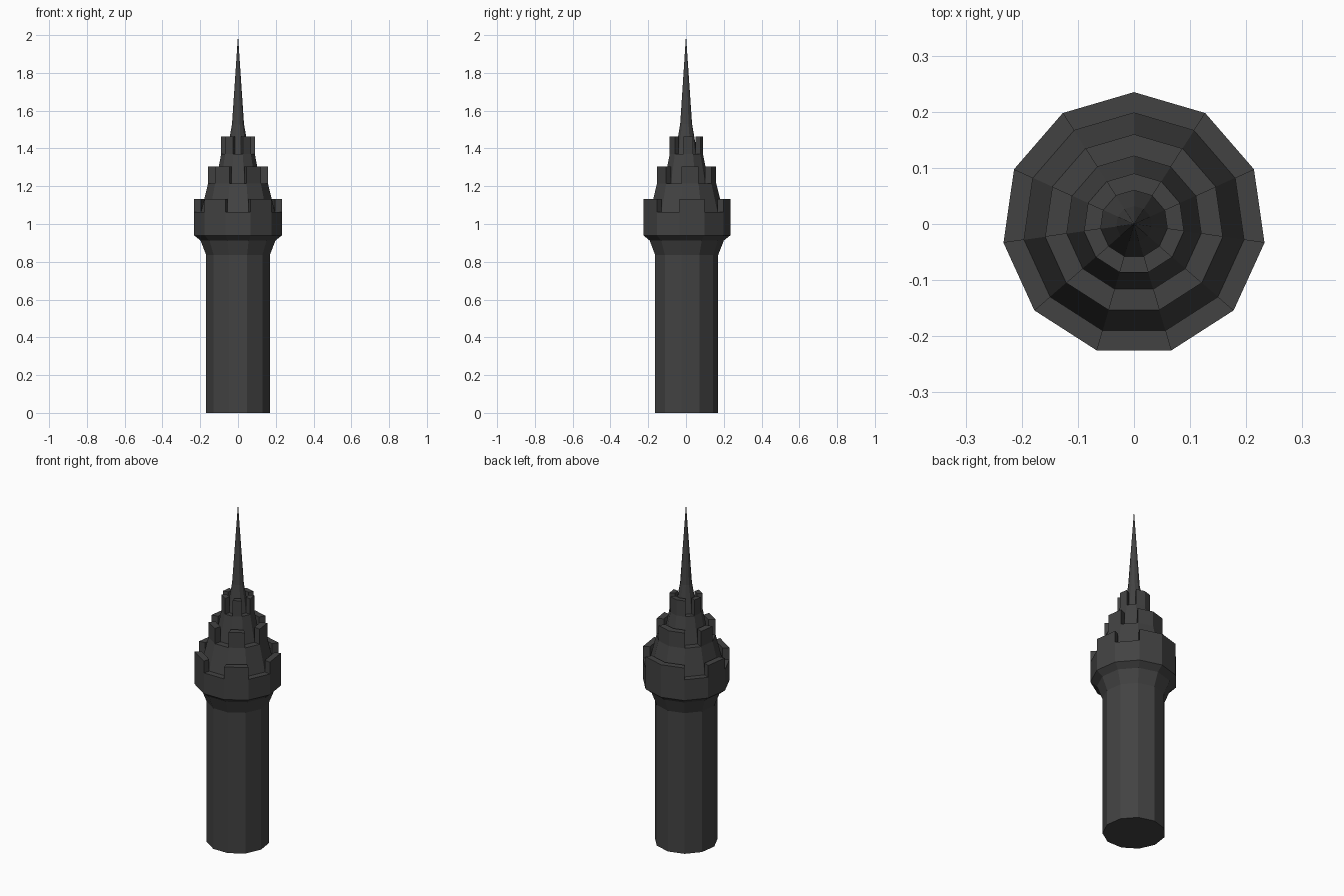
import bpy, bmesh, math

if "Cube" in bpy.data.objects:
    bpy.data.objects.remove(bpy.data.objects["Cube"])

SIDES = 11
stone = bpy.data.materials.new("dark_stone")
stone.diffuse_color = (0.055, 0.055, 0.055, 1)
stone.use_nodes = True
stone.node_tree.nodes["Principled BSDF"].inputs["Base Color"].default_value = stone.diffuse_color


def lathe(bm, profile):
    """Stack 11-sided rings from (radius, z) pairs; returns a list of face bands."""
    rings = []
    for r, z in profile:
        if r == 0:
            rings.append([bm.verts.new((0, 0, z))] * SIDES)
        else:
            # first corner points to +y, so a flat side faces the front
            angles = [math.pi / 2 + math.tau * i / SIDES for i in range(SIDES)]
            rings.append([bm.verts.new((r * math.cos(a), r * math.sin(a), z)) for a in angles])
    bands = []
    for low, high in zip(rings, rings[1:]):
        band = []
        for i in range(SIDES):
            j = (i + 1) % SIDES
            corners = list(dict.fromkeys([low[i], low[j], high[j], high[i]]))
            band.append(bm.faces.new(corners))
        bands.append(band)
    return bands, rings


def finish(bm, name):
    bmesh.ops.recalc_face_normals(bm, faces=bm.faces[:])
    mesh = bpy.data.meshes.new(name)
    bm.to_mesh(mesh)
    bm.free()
    mesh.materials.append(stone)
    bpy.context.collection.objects.link(bpy.data.objects.new(name, mesh))


# Tower body: shaft, flared gallery and two smaller tiers
bm = bmesh.new()
bands, rings = lathe(bm, [(.17, 0), (.17, .835), (.2, .912), (.235, .94), (.235, 1.063),
                          (.198, 1.063), (.16, 1.215), (.121, 1.215), (.09, 1.37), (.06, 1.37)])
bm.faces.new(rings[0][::-1])

# Battlements: raise every second face of each flat ledge
for index, height in ((4, .07), (6, .09), (8, .093)):
    raised = bands[index][::2]
    result = bmesh.ops.extrude_face_region(bm, geom=raised)
    top = [g for g in result["geom"] if isinstance(g, bmesh.types.BMVert)]
    bmesh.ops.translate(bm, verts=top, vec=(0, 0, height))
    bmesh.ops.delete(bm, geom=[f for f in raised if f.is_valid], context='FACES_ONLY')
finish(bm, "tower_body")

# Spire
bm = bmesh.new()
lathe(bm, [(.06, 1.37), (.032, 1.53), (0, 2.0)])
finish(bm, "spire")
